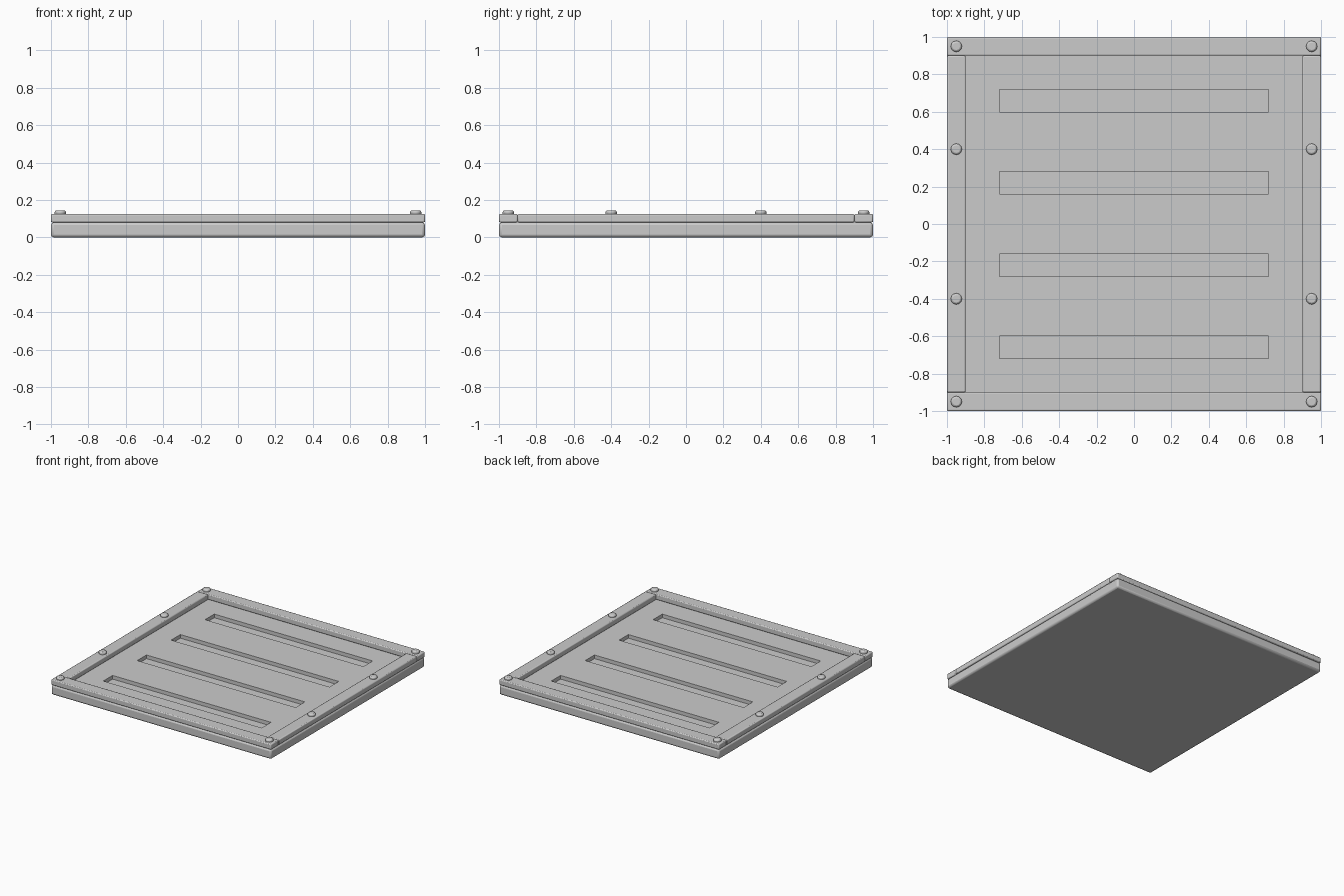
import bpy

if "Cube" in bpy.data.objects:
    bpy.data.objects.remove(bpy.data.objects["Cube"])

def box(name, size, loc, bevel=0.0):
    bpy.ops.mesh.primitive_cube_add(size=1, location=loc)
    o = bpy.context.object
    o.name = name
    o.scale = size
    bpy.ops.object.transform_apply(location=False, rotation=False, scale=True)
    if bevel:
        m = o.modifiers.new("Bevel", 'BEVEL')
        m.width = bevel
        m.segments = 2
        bpy.ops.object.shade_smooth_by_angle()
    return o

# Base slab with four recessed slots
TOP, RAIL_TOP = 0.08, 0.125
slab = box("base_slab", (2, 2, TOP), (0, 0, TOP / 2), 0.015)
SLOT_DEPTH = 0.03
for i, y in enumerate((-0.66, -0.22, 0.22, 0.66)):
    cutter = box(f"slot_cutter_{i}", (1.44, 0.12, SLOT_DEPTH * 2), (0, y, TOP))
    cutter.hide_render = True
    cutter.hide_set(True)
    cutter.display_type = 'WIRE'
    m = slab.modifiers.new("Slot", 'BOOLEAN')
    m.operation = 'DIFFERENCE'
    m.solver = 'EXACT'
    m.object = cutter

# Raised rim rails and bolts, mirrored on each side
h = RAIL_TOP - TOP
zc = (RAIL_TOP + TOP) / 2
for s, fb, lr in ((-1, "front", "left"), (1, "back", "right")):
    box(f"{fb}_rail", (2, 0.1, h), (0, s * 0.95, zc), 0.007)
    box(f"{lr}_rail", (0.1, 1.8, h), (s * 0.95, 0, zc), 0.007)
    for y in (-0.95, -0.4, 0.4, 0.95):
        bpy.ops.mesh.primitive_cylinder_add(vertices=12, radius=0.03, depth=0.03,
                                            location=(s * 0.95, y, 0.13))
        bolt = bpy.context.object
        bolt.name = f"{lr}_bolt"
        b = bolt.modifiers.new("Bevel", 'BEVEL')
        b.width = 0.01
        b.segments = 2
        bpy.ops.object.shade_smooth_by_angle()
